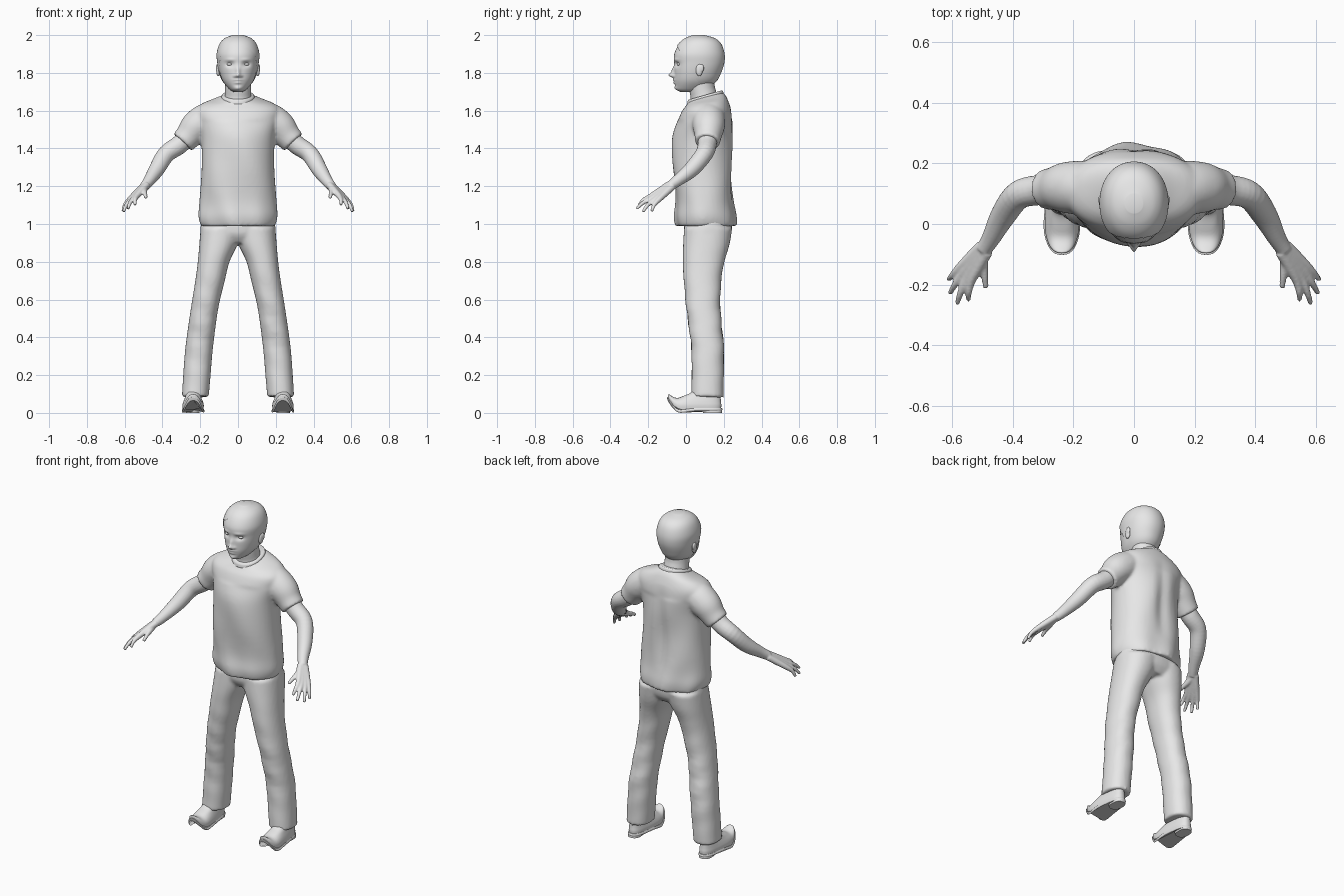
import bpy
import bmesh
from math import sin, cos, pi, exp, copysign
from mathutils import Vector

cube = bpy.data.objects.get("Cube")
if cube:
    bpy.data.objects.remove(cube)

grey = bpy.data.materials.new("plain_grey")
grey.use_nodes = True
grey.diffuse_color = (0.8, 0.8, 0.8, 1)
grey.node_tree.nodes["Principled BSDF"].inputs["Base Color"].default_value = (0.8, 0.8, 0.8, 1)


def spline(rows, steps):
    """Catmull-Rom through equal-length rows of numbers."""
    out = []
    for i in range(len(rows) - 1):
        a, b, c, d = (rows[min(max(i + k, 0), len(rows) - 1)] for k in (-1, 0, 1, 2))
        for s in range(steps):
            t = s / steps
            out.append([0.5 * (2 * q + (r - p) * t + (2 * p - 5 * q + 4 * r - w) * t * t
                               + (3 * q - p - 3 * r + w) * t ** 3)
                        for p, q, r, w in zip(a, b, c, d)])
    return out + [list(rows[-1])]


def skin(bm, loops):
    """Bridge rings of points and cap both ends."""
    rings = [[bm.verts.new(p) for p in loop] for loop in loops]
    n = len(rings[0])
    for a, b in zip(rings, rings[1:]):
        for i in range(n):
            bm.faces.new((a[i], a[(i + 1) % n], b[(i + 1) % n], b[i]))
    bm.faces.new(rings[0][::-1])
    bm.faces.new(rings[-1])
    return [v for ring in rings for v in ring]


def stack(bm, rows, power=2.2, segs=40, steps=5, grow=0.0):
    """Level rings from rows of z, x min, x max, y min, y max, tilt."""
    loops = []
    for z, x0, x1, y0, y1, tilt in spline(rows, steps):
        loop = []
        for i in range(segs):
            a = 2 * pi * i / segs
            u, v = (copysign(abs(f) ** (2 / power), f) for f in (cos(a), sin(a)))
            dy = v * ((y1 - y0) / 2 + grow)
            loop.append(((x0 + x1) / 2 + u * ((x1 - x0) / 2 + grow),
                         (y0 + y1) / 2 + dy, z + tilt * dy))
        loops.append(loop)
    return skin(bm, loops)


def tube(bm, rows, segs=16, steps=5):
    """Round limb through rows of x, y, z, radius."""
    path = spline(rows, steps)
    pts = [Vector(p[:3]) for p in path]
    loops = []
    for i, p in enumerate(pts):
        d = pts[min(i + 1, len(pts) - 1)] - pts[max(i - 1, 0)]
        q = d.to_track_quat('Z', 'Y')
        r = path[i][3]
        loops.append([p + q @ Vector((r * cos(2 * pi * k / segs), r * sin(2 * pi * k / segs), 0))
                      for k in range(segs)])
    return skin(bm, loops)


def ball(bm, centre, size):
    verts = bmesh.ops.create_uvsphere(bm, u_segments=20, v_segments=12, radius=1)["verts"]
    for v in verts:
        v.co = Vector(centre) + Vector(size) * v.co


def finish(name, bm, mirror=False, voxel=0.0, smooth=0):
    bmesh.ops.recalc_face_normals(bm, faces=bm.faces)
    mesh = bpy.data.meshes.new(name)
    bm.to_mesh(mesh)
    bm.free()
    mesh.materials.append(grey)
    obj = bpy.data.objects.new(name, mesh)
    bpy.context.collection.objects.link(obj)
    mesh.polygons.foreach_set("use_smooth", [True] * len(mesh.polygons))
    if mirror:
        obj.modifiers.new("Mirror", 'MIRROR').use_mirror_merge = False
    if voxel:
        m = obj.modifiers.new("Remesh", 'REMESH')
        m.mode = 'VOXEL'
        m.voxel_size = voxel
        m.use_smooth_shade = True
    if smooth:
        m = obj.modifiers.new("Smooth", 'SMOOTH')
        m.factor = 0.5
        m.iterations = smooth
    return obj


# Shirt: torso with soft folds, plus short sleeves
bm = bmesh.new()
torso = stack(bm, [(0.99, -.195, .195, -.05, .262, 0), (1.04, -.208, .208, -.058, .262, 0),
                   (1.13, -.203, .203, -.054, .25, 0), (1.3, -.192, .192, -.07, .245, 0),
                   (1.45, -.195, .195, -.07, .25, 0), (1.54, -.215, .215, -.045, .247, 0),
                   (1.6, -.225, .225, -.02, .24, 0), (1.637, -.19, .19, 0, .225, .1),
                   (1.66, -.125, .125, .01, .21, .2), (1.675, -.08, .08, .015, .19, .28)], segs=64)
for v in torso:
    x, y, z = v.co
    low = max(0, min(1, (1.2 - z) / 0.2))
    fold = 0.006 * low * sin(38 * x + 9 * z) + 0.004 * sin(22 * x + 14 * z) * (z < 1.55)
    v.co.y += fold * (1 if y > 0.1 else -1)
    if y > 0.15 and 1.1 < z < 1.62:
        v.co.y -= 0.016 * exp(-(x / 0.035) ** 2) * sin(pi * (z - 1.1) / 0.52)
    v.co.x *= 1 + 0.02 * low * sin(30 * y)
for s in (1, -1):
    tube(bm, [(.1 * s, .12, 1.56, .085), (.16 * s, .12, 1.555, .088), (.22 * s, .12, 1.515, .085),
              (.26 * s, .117, 1.468, .072), (.293 * s, .113, 1.432, .066)], segs=28)
finish("shirt", bm, voxel=0.009, smooth=5)

# Neckband
bm = bmesh.new()
stack(bm, [(1.662, -.088, .088, .006, .2, .28), (1.677, -.086, .086, .009, .196, .28),
           (1.683, -.08, .08, .014, .19, .28)])
finish("neckband", bm)

# Trousers: hips and two legs
bm = bmesh.new()
stack(bm, [(.9, -.17, .17, .02, .21, 0), (.95, -.2, .2, -.01, .24, 0),
           (1.03, -.19, .19, -.01, .245, 0)])
leg = [(.085, .155, .297, .028, .198, -.05), (.2, .145, .29, .03, .2, 0), (.35, .132, .278, .028, .2, 0),
       (.55, .105, .25, .002, .182, 0), (.7, .07, .226, -.012, .187, 0), (.8, .045, .213, -.016, .203, 0),
       (.89, .003, .205, -.015, .23, 0), (.98, -.03, .198, -.01, .245, 0)]
for s in (1, -1):
    for v in stack(bm, [(r[0], s * r[1], s * r[2]) + r[3:] for r in leg]):
        x, y, z = v.co
        v.co.y += 0.003 * sin(45 * z + 20 * x) * exp(-((z - .45) / .25) ** 2)
finish("trousers", bm, voxel=0.009, smooth=4)

# Arms with hands
bm = bmesh.new()
tube(bm, [(.25, .115, 1.48, .05), (.31, .112, 1.42, .05), (.38, .095, 1.37, .047),
          (.43, .03, 1.29, .042), (.47, -.045, 1.23, .031), (.495, -.085, 1.2, .026)], segs=20)
wrist, knuckle = Vector((.493, -.082, 1.202)), Vector((.555, -.165, 1.138))
across = Vector((.65, .7, -.3))
tips = [(.545, -.25, 1.10), (.582, -.262, 1.08), (.606, -.228, 1.065), (.61, -.182, 1.067)]
for k, tip in zip((-.03, -.01, .01, .03), tips):
    root, base, tip = wrist + across * k * .45, knuckle + across * k, Vector(tip)
    middle = base.lerp(tip, 0.55) + Vector((.004, -.004, .006))
    tube(bm, [(*root, .02), (*root.lerp(base, .5), .018), (*base, .015),
              (*middle, .011), (*tip, .008)], segs=12)
tube(bm, [(.497, -.09, 1.195, .019), (.497, -.13, 1.175, .017), (.492, -.17, 1.16, .012),
          (.488, -.21, 1.14, .009)], segs=12)
finish("arms", bm, mirror=True, voxel=0.005, smooth=3)

# Neck
bm = bmesh.new()
tube(bm, [(0, .1, 1.6, .082), (0, .095, 1.67, .071), (0, .085, 1.72, .068), (0, .08, 1.79, .07)], segs=32)
finish("neck", bm)

# Head: skull rings, face pressed out with soft bumps
skull = [(1.7, -.025, .025, -.03, .08, 0), (1.715, -.048, .048, -.05, .115, 0),
         (1.755, -.08, .08, -.06, .16, 0), (1.8, -.097, .097, -.062, .183, 0),
         (1.85, -.106, .106, -.062, .199, 0), (1.9, -.109, .109, -.062, .2, 0),
         (1.95, -.094, .094, -.037, .183, 0), (1.98, -.067, .067, -.002, .15, 0),
         (1.997, -.025, .025, .04, .095, 0)]
bumps = [(0, 1.787, -.026, .013, .012), (0, 1.81, -.014, .011, .022),      # nose
         (.017, 1.783, -.009, .008, .007), (.043, 1.845, .014, .02, .013),  # nostril, socket
         (.043, 1.869, -.005, .025, .008), (0, 1.763, -.010, .022, .0055),  # brow, upper lip
         (0, 1.748, -.009, .018, .006), (0, 1.718, -.009, .022, .012)]      # lower lip, chin
bm = bmesh.new()
for v in stack(bm, skull, power=2.1, segs=96, steps=8):
    x, y, z = v.co
    if y < 0.03:
        v.co.y += sum(a * exp(-((abs(x) - bx) / sx) ** 2 - ((z - bz) / sz) ** 2)
                      for bx, bz, a, sx, sz in bumps)
finish("head", bm)

# Hair: thin shell cut along the hairline
bm = bmesh.new()
stack(bm, skull, power=2.1, segs=96, steps=8, grow=0.004)
for v in bm.verts:
    v.co.z += 0.003
bald = [f for f in bm.faces
        if f.calc_center_median().z < max(1.74, 1.945 - 1.7 * (f.calc_center_median().y + .05))]
bmesh.ops.delete(bm, geom=bald, context='FACES')
finish("hair", bm)

# Eyes and ears
bm = bmesh.new()
ball(bm, (.043, -.033, 1.846), (.016, .014, .009))
finish("eyes", bm, mirror=True)
bm = bmesh.new()
ball(bm, (.104, .07, 1.815), (.012, .019, .034))
ball(bm, (.11, .08, 1.825), (.008, .016, .022))
finish("ears", bm, mirror=True, voxel=0.004, smooth=2)

# Shoes: soft upper, welted sole and heel
upper = [(.015, .18, .295, -.092, .185, 0), (.04, .178, .297, -.096, .187, 0),
         (.06, .182, .293, -.08, .185, 0), (.085, .19, .285, -.025, .183, 0),
         (.11, .195, .28, .03, .18, 0), (.15, .195, .28, .05, .175, 0)]
sole = [(.01, .178, .297, -.097, .19, 0), (.018, .174, .301, -.102, .193, 0),
        (.026, .178, .297, -.098, .19, 0)]
heel = [(0, .195, .282, .09, .19, 0), (.015, .195, .282, .085, .19, 0)]
for name, rows in (("shoe_uppers", upper), ("soles", sole), ("heels", heel)):
    bm = bmesh.new()
    for v in stack(bm, rows, power=2.5):
        # Narrow toward the heel and lift the toe
        v.co.x = .2375 + (v.co.x - .2375) * (1 - .18 * max(0, min(1, (v.co.y + .02) / .12)))
        v.co.z += 0.9 * max(0, -.03 - v.co.y) ** 2 / .07
        if name == "soles":
            v.co.z -= .01 * exp(-((v.co.y + .03) / .05) ** 2)
    shoe = finish(name, bm, mirror=True)
    bpy.ops.object.select_all(action='DESELECT')
    shoe.select_set(True)
    bpy.context.view_layer.objects.active = shoe
    bpy.ops.object.shade_smooth_by_angle(angle=0.8)
